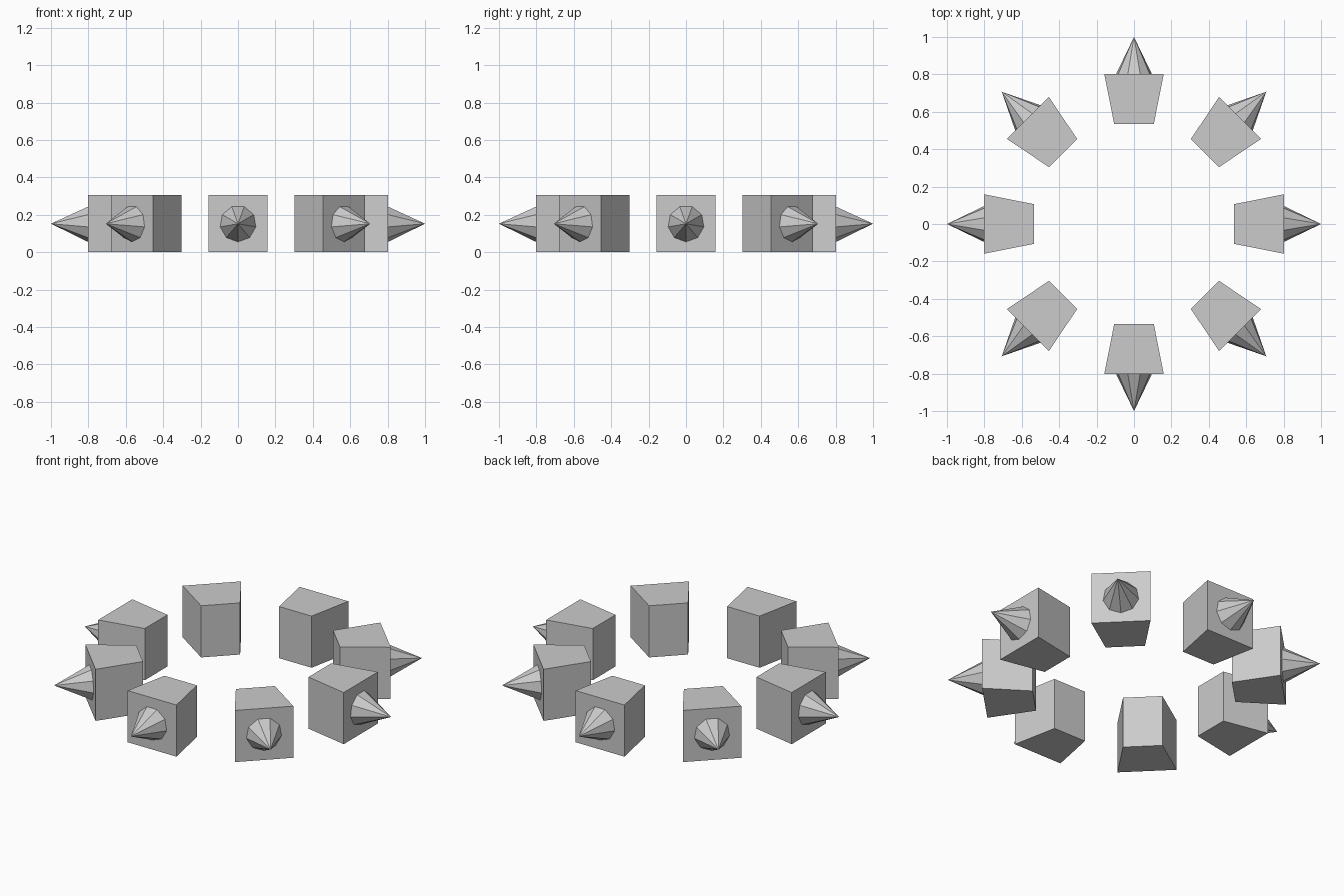
import bpy
import bmesh
from math import pi, sin, cos
from mathutils import Matrix

cube = bpy.data.objects.get("Cube")
if cube:
    bpy.data.objects.remove(cube, do_unlink=True)

COUNT = 8            # segments in the ring
SIDES = 9            # sides of each spike
HEIGHT = 0.305
INNER_R, OUTER_R, TIP_R = 0.535, 0.802, 1.0
INNER_W, OUTER_W = 0.106, 0.159    # half widths of the block
SPIKE_R = 0.097

grey = bpy.data.materials.new("light_grey")
grey.use_nodes = True
colour = (0.6, 0.6, 0.6, 1)
grey.diffuse_color = colour
grey.node_tree.nodes["Principled BSDF"].inputs["Base Color"].default_value = colour


def make_object(name, bm, angle):
    """Turn the part around the ring and link it to the scene."""
    bmesh.ops.recalc_face_normals(bm, faces=bm.faces)
    bm.transform(Matrix.Rotation(angle, 4, 'Z'))
    mesh = bpy.data.meshes.new(name)
    bm.to_mesh(mesh)
    bm.free()
    mesh.materials.append(grey)
    bpy.context.collection.objects.link(bpy.data.objects.new(name, mesh))


def block(name, angle):
    """Wedge that widens outwards, facing +x before turning."""
    bm = bmesh.new()
    outline = [(INNER_R, -INNER_W), (OUTER_R, -OUTER_W),
               (OUTER_R, OUTER_W), (INNER_R, INNER_W)]
    base = bm.faces.new([bm.verts.new((x, y, 0)) for x, y in outline])
    top = bmesh.ops.extrude_face_region(bm, geom=[base])["geom"]
    bmesh.ops.translate(bm, vec=(0, 0, HEIGHT),
                        verts=[v for v in top if isinstance(v, bmesh.types.BMVert)])
    make_object(name, bm, angle)


def spike(name, angle):
    """Faceted cone on the outer face, with one corner straight down."""
    bm = bmesh.new()
    z = HEIGHT / 2
    turns = [2 * pi * i / SIDES for i in range(SIDES)]
    ring = [bm.verts.new((OUTER_R, SPIKE_R * sin(a), z - SPIKE_R * cos(a)))
            for a in turns]
    tip = bm.verts.new((TIP_R, 0, z))
    bm.faces.new(ring)
    for i in range(SIDES):
        bm.faces.new((ring[i], ring[(i + 1) % SIDES], tip))
    make_object(name, bm, angle)


# Ring of spiked blocks
for n in range(COUNT):
    turn = 2 * pi * n / COUNT
    block(f"block_{n + 1}", turn)
    spike(f"spike_{n + 1}", turn)
